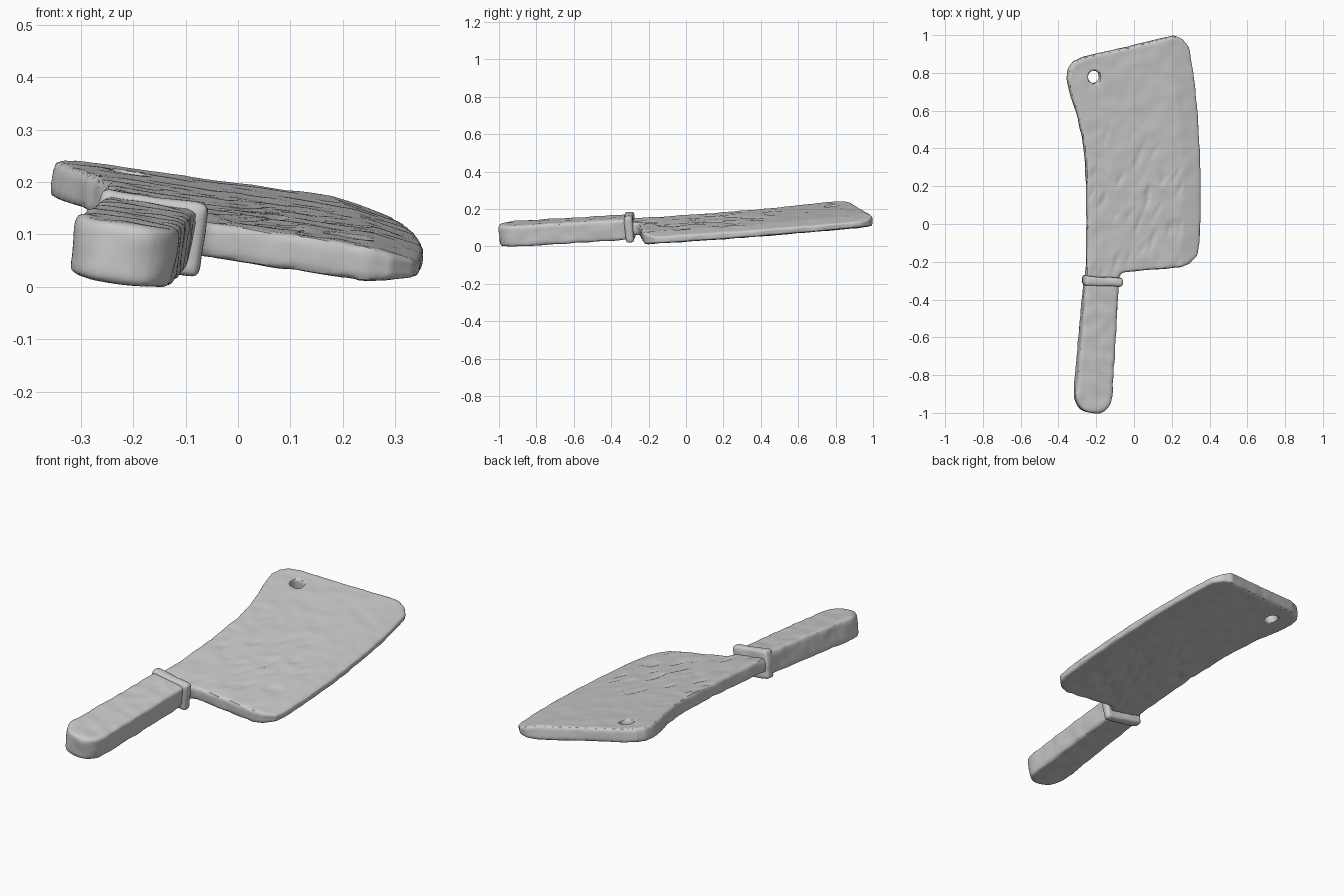
import bpy, bmesh, math
from mathutils import Matrix, Vector, noise

cube = bpy.data.objects.get("Cube")
if cube:
    bpy.data.objects.remove(cube, do_unlink=True)

# One worn grey finish for everything
steel = bpy.data.materials.new("worn grey")
steel.use_nodes = True
grey = (0.6, 0.6, 0.6, 1)
steel.diffuse_color = grey
steel.node_tree.nodes["Principled BSDF"].inputs["Base Color"].default_value = grey

# The cleaver lies tilted: spine raised, tip raised
TILT = Matrix(((1, 0, 0.155, 0), (0, 1, -0.07, 0), (-0.155, 0.07, 1, 0.0975), (0, 0, 0, 1)))


def slab(name, outline, half, bevel, hole=None, voxel=0.01):
    """Extruded outline with rounded rims, resampled for surface wear."""
    bm = bmesh.new()
    face = bm.faces.new([bm.verts.new((x, y, -half)) for x, y in outline])
    new = bmesh.ops.extrude_face_region(bm, geom=[face])["geom"]
    bmesh.ops.translate(bm, vec=(0, 0, 2 * half), verts=[g for g in new if isinstance(g, bmesh.types.BMVert)])
    bmesh.ops.recalc_face_normals(bm, faces=bm.faces[:])
    mesh = bpy.data.meshes.new(name)
    bm.to_mesh(mesh)
    bm.free()
    mesh.materials.append(steel)
    obj = bpy.data.objects.new(name, mesh)
    bpy.context.collection.objects.link(obj)
    bpy.context.view_layer.objects.active = obj
    rim = obj.modifiers.new("rim", 'BEVEL')
    rim.width, rim.segments, rim.angle_limit = bevel, 3, math.radians(60)
    if hole:
        cut = obj.modifiers.new("hole", 'BOOLEAN')
        cut.operation, cut.solver, cut.object = 'DIFFERENCE', 'EXACT', hole
    grid = obj.modifiers.new("grid", 'REMESH')
    grid.mode, grid.voxel_size = 'VOXEL', voxel
    for mod in list(obj.modifiers):
        bpy.ops.object.modifier_apply(modifier=mod.name)
    return obj


def wear(obj, amount):
    """Gentle unevenness along the surface normals."""
    normals = [v.normal.copy() for v in obj.data.vertices]
    for v, n in zip(obj.data.vertices, normals):
        v.co += n * amount * noise.noise(v.co * 16)


# Hanging hole cutter
bm = bmesh.new()
bmesh.ops.create_cone(bm, cap_ends=True, segments=24, radius1=0.034, radius2=0.034, depth=0.4,
                      matrix=Matrix.Translation((-0.215, 0.78, 0)))
hole_mesh = bpy.data.meshes.new("hole_cutter")
bm.to_mesh(hole_mesh)
bm.free()
cutter = bpy.data.objects.new("hole_cutter", hole_mesh)
bpy.context.collection.objects.link(cutter)

# Blade: heel, curved cutting edge, slanted tip, hollow spine
blade = slab("blade", [
    (-0.08, -0.27), (-0.06, -0.255), (0.1, -0.24), (0.25, -0.228), (0.29, -0.21), (0.335, -0.165),
    (0.345, -0.1), (0.352, 0.1), (0.35, 0.3), (0.341, 0.5), (0.325, 0.7), (0.305, 0.85),
    (0.288, 0.94), (0.255, 0.98), (0.21, 0.998), (-0.05, 0.935), (-0.27, 0.885), (-0.32, 0.86),
    (-0.348, 0.82), (-0.355, 0.77), (-0.335, 0.68), (-0.305, 0.59), (-0.278, 0.48), (-0.26, 0.35),
    (-0.252, 0.2), (-0.25, 0.0), (-0.252, -0.2), (-0.26, -0.29), (-0.08, -0.29)],
    0.034, 0.012, hole=cutter)
bpy.data.objects.remove(cutter, do_unlink=True)

# Thin the blade towards its cutting edge, and score it near the handle
wear(blade, 0.003)
for v in blade.data.vertices:
    x, y, z = v.co
    edge = 0.353 - 0.075 * ((y - 0.15) / 0.8) ** 2
    ramp = min(1, max(0, (x - edge + 0.1) / 0.1))
    z *= 1 - 0.5 * ramp
    if abs(z) > 0.02 and ramp == 0:
        along, across = 0.93 * y + 0.37 * x, 0.93 * x - 0.37 * y
        fade = max(0, 1 - abs(y - 0.1) / 0.55)
        score = max(0, noise.noise(Vector((across * 30, along * 8, 0))) - 0.15)
        z -= math.copysign(0.016 * score * fade, z)
    v.co.z = z

# Handle: straight sides, slight widening, rounded butt
butt = [(-0.217 + 0.098 * math.copysign(abs(math.cos(a)) ** 0.8, math.cos(a)),
         -0.9 + 0.1 * math.sin(a)) for a in [math.pi + math.pi * i / 16 for i in range(17)]]
handle = slab("handle", butt + [(-0.085, -0.29), (-0.262, -0.29)], 0.057, 0.016)
wear(handle, 0.004)

# Bolster collar between handle and blade
bolster = slab("bolster", [(-0.272, -0.322), (-0.068, -0.328), (-0.063, -0.285), (-0.268, -0.27)],
               0.07, 0.014, voxel=0.008)
wear(bolster, 0.004)

# Tilt all parts and rest them on the ground
parts = [blade, handle, bolster]
for obj in parts:
    obj.data.transform(TILT)
low = min(v.co.z for obj in parts for v in obj.data.vertices)
for obj in parts:
    obj.data.transform(Matrix.Translation((0, 0, -low)))
    obj.select_set(True)
bpy.ops.object.shade_smooth_by_angle(angle=math.radians(40))
